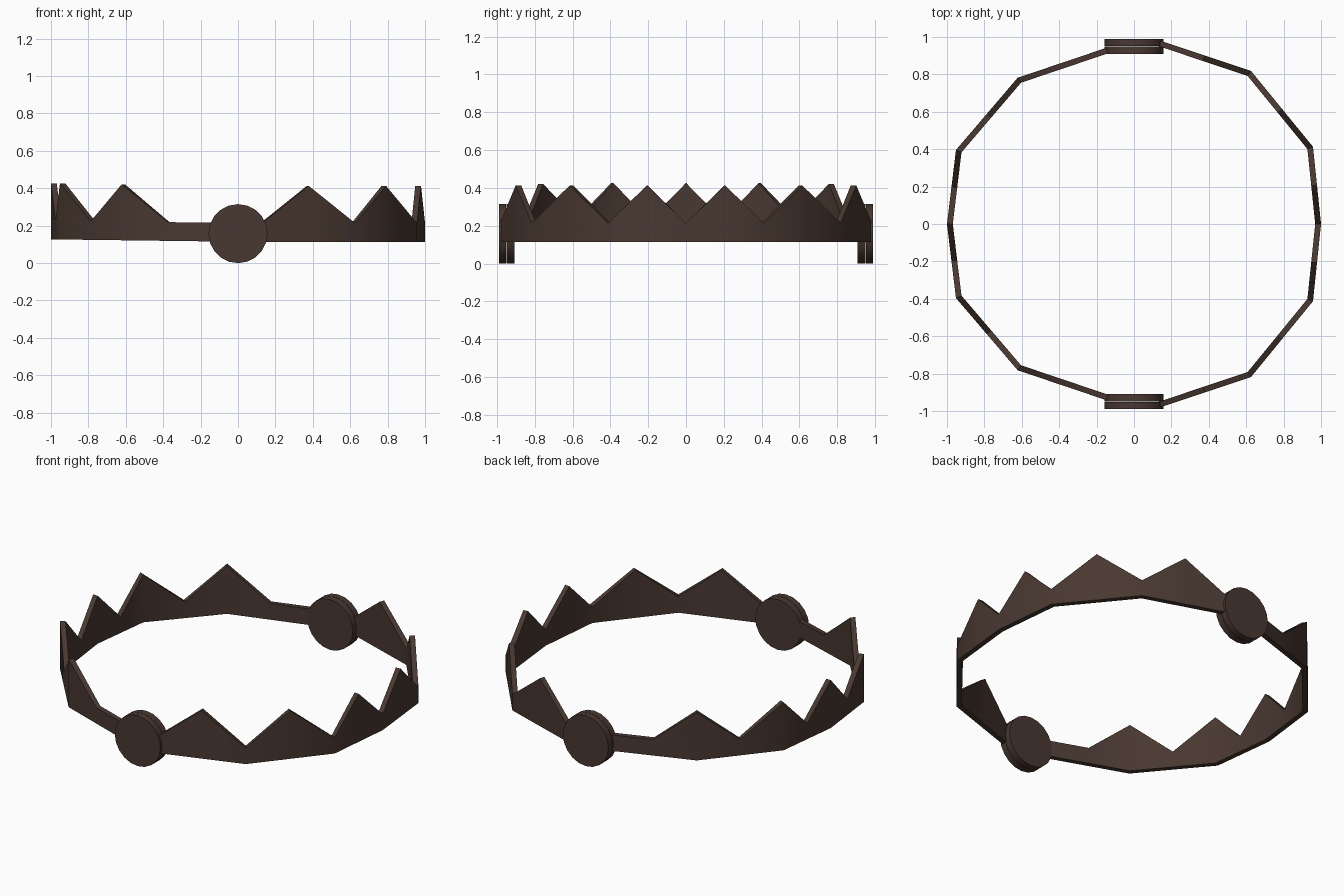
import bpy
import bmesh
import math
from mathutils import Matrix, Vector

if "Cube" in bpy.data.objects:
    bpy.data.objects.remove(bpy.data.objects["Cube"], do_unlink=True)

# One dark rusty brown for everything
iron = bpy.data.materials.new("dark_brown_iron")
iron.use_nodes = True
COLOUR = (0.066, 0.039, 0.030, 1)
iron.diffuse_color = COLOUR
iron.node_tree.nodes["Principled BSDF"].inputs["Base Color"].default_value = COLOUR

BOTTOM, VALLEY, PEAK, THICK = 0.114, 0.214, 0.413, 0.031


def finish(bm, name):
    bmesh.ops.recalc_face_normals(bm, faces=bm.faces)
    mesh = bpy.data.meshes.new(name)
    bm.to_mesh(mesh)
    bm.free()
    mesh.materials.append(iron)
    obj = bpy.data.objects.new(name, mesh)
    bpy.context.collection.objects.link(obj)
    bpy.ops.object.select_all(action='DESELECT')
    obj.select_set(True)
    bpy.context.view_layer.objects.active = obj
    bpy.ops.object.shade_smooth_by_angle(angle=math.radians(40))
    return obj


def jaw(name, half, peak_on_corner, tilt):
    """Toothed band along the outer path; half runs from the front hub to y = 0."""
    corners = [Vector(p) for p in half]
    corners += [Vector((p.x, -p.y)) for p in reversed(corners[:-1])]
    # Stations at every corner and at the middle of every straight
    path = []
    for a, b in zip(corners, corners[1:]):
        path += [a, (a + b) / 2]
    path.append(corners[-1])
    last = len(path) - 1

    bm = bmesh.new()
    rings = []
    for i, p in enumerate(path):
        before = (p - path[i - 1]).normalized() if i else None
        after = (path[i + 1] - p).normalized() if i < last else None
        d1, d2 = before or after, after or before
        n1, n2 = Vector((-d1.y, d1.x)), Vector((-d2.y, d2.x))
        mitre = (n1 + n2).normalized()
        mitre *= THICK / mitre.dot(n1)
        if mitre.dot(p) > 0:
            mitre = -mitre
        is_peak = (i % 2 == 0) == peak_on_corner and 0 < i < last
        top = (PEAK if is_peak else VALLEY)
        q = p + mitre
        rings.append([bm.verts.new((v.x, v.y, z + tilt * abs(v.x)))
                      for v, z in ((p, BOTTOM), (p, top), (q, top), (q, BOTTOM))])
    for r, s in zip(rings, rings[1:]):
        for k in range(4):
            m = (k + 1) % 4
            bm.faces.new((r[k], r[m], s[m], s[k]))
    bm.faces.new(rings[0])
    bm.faces.new(rings[-1])
    return finish(bm, name)


def disc(name, y0, y1, turn):
    """Hinge disc lying between two y planes."""
    bm = bmesh.new()
    place = (Matrix.Translation((0, (y0 + y1) / 2, 0.1575))
             @ Matrix.Rotation(math.pi / 2, 4, 'X') @ Matrix.Rotation(turn, 4, 'Z'))
    bmesh.ops.create_cone(bm, cap_ends=True, segments=20, radius1=0.1575,
                          radius2=0.1575, depth=abs(y1 - y0), matrix=place)
    return finish(bm, name)


# Jaws: teeth between the corners on the left, on the corners on the right
jaw("left_jaw", [(0.13, -0.984), (0.626, -0.818), (0.957, -0.413), (1.0, 0)], False, 0.0)
jaw("right_jaw", [(-0.13, -0.948), (-0.622, -0.782), (-0.952, -0.396), (-1.0, 0)], True, 0.013)

# Each hinge is a pair of discs, the outer on the left jaw, the inner on the right
for side, label in ((-1, "front"), (1, "back")):
    disc(label + "_outer_hinge_disc", side * 0.951, side * 0.99, 0)
    disc(label + "_inner_hinge_disc", side * 0.908, side * 0.949, 0.013)
